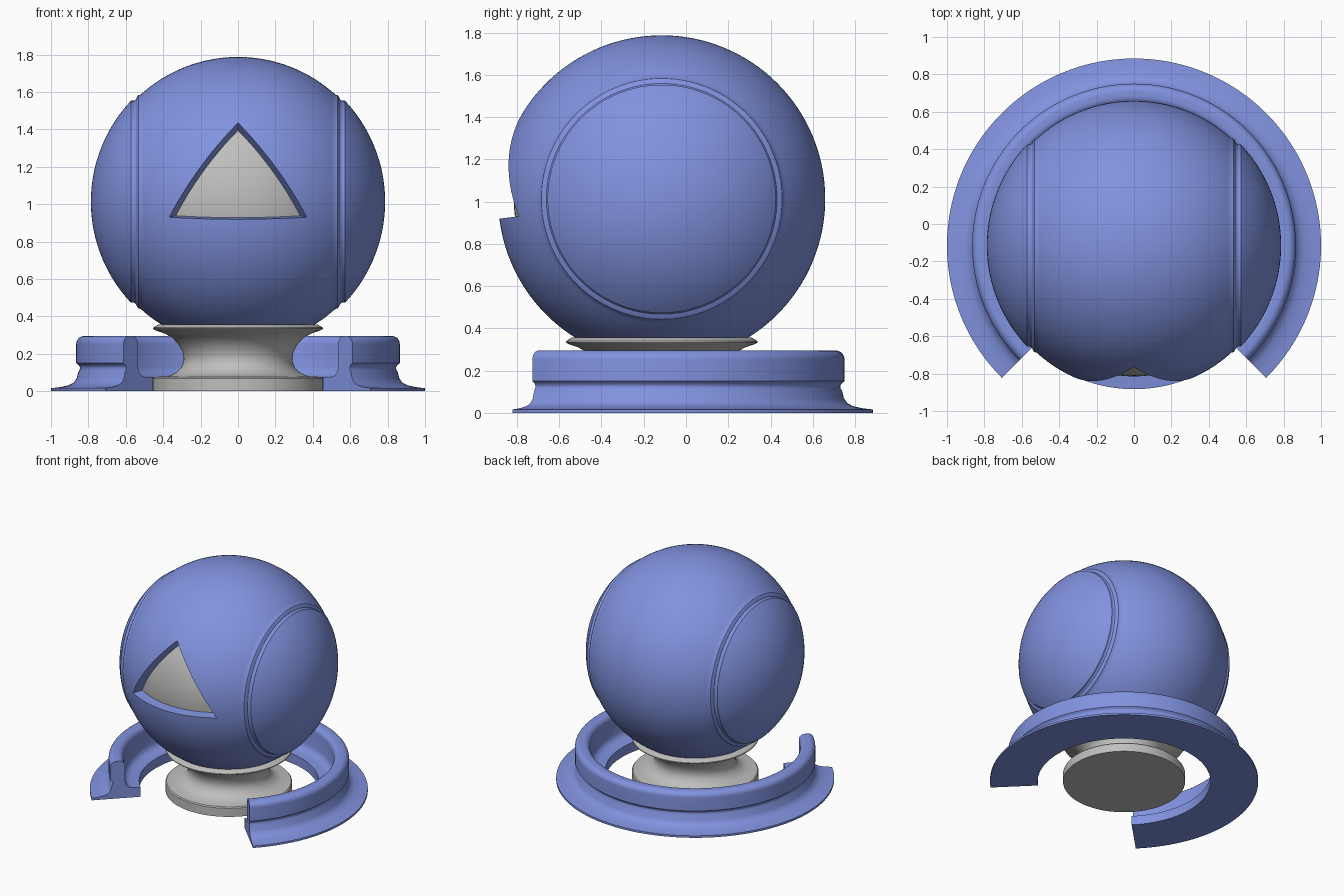
import bpy, bmesh, math
from mathutils import Matrix, Vector

cube = bpy.data.objects.get("Cube")
if cube:
    bpy.data.objects.remove(cube, do_unlink=True)

AXIS_Y = -0.115
BALL = Vector((0, AXIS_Y, 1.013))
R = 0.774


def material(name, rgb):
    m = bpy.data.materials.new(name)
    m.use_nodes = True
    m.diffuse_color = (*rgb, 1)
    m.node_tree.nodes["Principled BSDF"].inputs["Base Color"].default_value = (*rgb, 1)
    return m


blue = material("soft blue", (0.22, 0.29, 0.74))
grey = material("light grey", (0.52, 0.52, 0.51))


def finish(name, bm, mat, matrix):
    bmesh.ops.remove_doubles(bm, verts=bm.verts, dist=1e-5)
    bmesh.ops.recalc_face_normals(bm, faces=bm.faces)
    bm.transform(matrix)
    mesh = bpy.data.meshes.new(name)
    bm.to_mesh(mesh)
    bm.free()
    mesh.materials.append(mat)
    ob = bpy.data.objects.new(name, mesh)
    bpy.context.collection.objects.link(ob)
    return ob


def lathe(name, profile, mat, matrix, start=0, sweep=360, steps=128, closed=False):
    """Turn (radius, height) points about z; a partial sweep gets end caps."""
    bm = bmesh.new()
    rows = []
    for i in range(steps + 1):
        a = math.radians(start + sweep * i / steps)
        rows.append([bm.verts.new((r * math.cos(a), r * math.sin(a), h)) for r, h in profile])
    n = len(profile)
    for a, b in zip(rows, rows[1:]):
        for j in range(n if closed else n - 1):
            k = (j + 1) % n
            bm.faces.new((a[j], b[j], b[k], a[k]))
    if sweep < 360:
        bm.faces.new(rows[0])
        bm.faces.new(rows[-1])
    return finish(name, bm, mat, matrix)


def arc(radius, a0, a1, n, cx=0, cz=0):
    angles = [math.radians(a0 + (a1 - a0) * i / n) for i in range(n + 1)]
    return [(cx + radius * math.cos(a), cz + radius * math.sin(a)) for a in angles]


def smooth(ob, angle=35):
    bpy.ops.object.select_all(action="DESELECT")
    ob.select_set(True)
    bpy.context.view_layer.objects.active = ob
    bpy.ops.object.shade_smooth_by_angle(angle=math.radians(angle))


# Outer ball, turned about x, with a rounded step around each side cap
edge = math.degrees(math.asin(0.52 / R))
step = [(0.57, 0.533), (0.558, 0.541), (0.546, 0.546), (0.54, 0.556), (0.54, 0.572)]
cap_angle = math.degrees(math.atan2(0.572, 0.54))
cap_r = math.hypot(0.54, 0.572)
half = arc(R, 0, edge, 24) + step + arc(cap_r, cap_angle, 90, 24)[1:]
profile = [(r, -h) for r, h in reversed(half[1:])] + half
ball = lathe("outer_ball", profile, blue,
             Matrix.Translation(BALL) @ Matrix.Rotation(math.pi / 2, 4, "Y"))

# Triangular window, cut by a pyramid that starts at the ball centre
bm = bmesh.new()
tip = bm.verts.new((0, 0, 0))
rays = [(0, -0.65, 0.422), (-0.37, -0.68, -0.083), (0.37, -0.68, -0.083)]
base = [bm.verts.new(Vector(p) * 1.6) for p in rays]
bm.faces.new(base)
for i in range(3):
    bm.faces.new((tip, base[i], base[(i + 1) % 3]))
cutter = finish("window_cutter", bm, blue, Matrix.Translation(BALL))
cutter.hide_render = True
mod = ball.modifiers.new("window", "BOOLEAN")
mod.operation = "DIFFERENCE"
mod.solver = "EXACT"
mod.object = cutter
bpy.context.view_layer.objects.active = ball
bpy.ops.object.modifier_apply(modifier=mod.name)
bpy.data.objects.remove(cutter, do_unlink=True)
smooth(ball, 30)

# Grey core seen through the window
core = lathe("inner_ball", arc(0.7, -90, 90, 48), grey, Matrix.Translation(BALL), steps=96)
smooth(core)

# Waisted pedestal with a flared collar under the ball
stand_at = Matrix.Translation((0, AXIS_Y, 0))
waist = [(0.455, 0), (0.455, 0.068), (0.448, 0.076), (0.375, 0.08), (0.335, 0.097),
         (0.305, 0.125), (0.292, 0.155), (0.29, 0.18), (0.298, 0.215), (0.318, 0.25),
         (0.35, 0.285), (0.395, 0.31), (0.44, 0.325), (0.455, 0.334), (0.453, 0.34),
         (0.425, 0.357), (0.405, 0.357)]
stand = lathe("pedestal", [(0, 0)] + waist + [(0, 0.34)], grey, stand_at)
smooth(stand, 40)

# Three-quarter ring, open at the front
outside = [(0.645, 0), (1.0, 0), (1.0, 0.016), (0.95, 0.022), (0.905, 0.032), (0.878, 0.046),
           (0.862, 0.07), (0.855, 0.1), (0.847, 0.115), (0.845, 0.127), (0.85, 0.138), (0.865, 0.15)]
top = arc(0.042, 0, 90, 8, 0.823, 0.253) + arc(0.042, 90, 180, 8, 0.799, 0.253)
inside = [(0.757, 0.13), (0.75, 0.105), (0.735, 0.087), (0.71, 0.077), (0.645, 0.075)]
ring = lathe("base_ring", outside + top + inside, blue, stand_at,
             start=-45, sweep=270, closed=True)
smooth(ring, 40)
